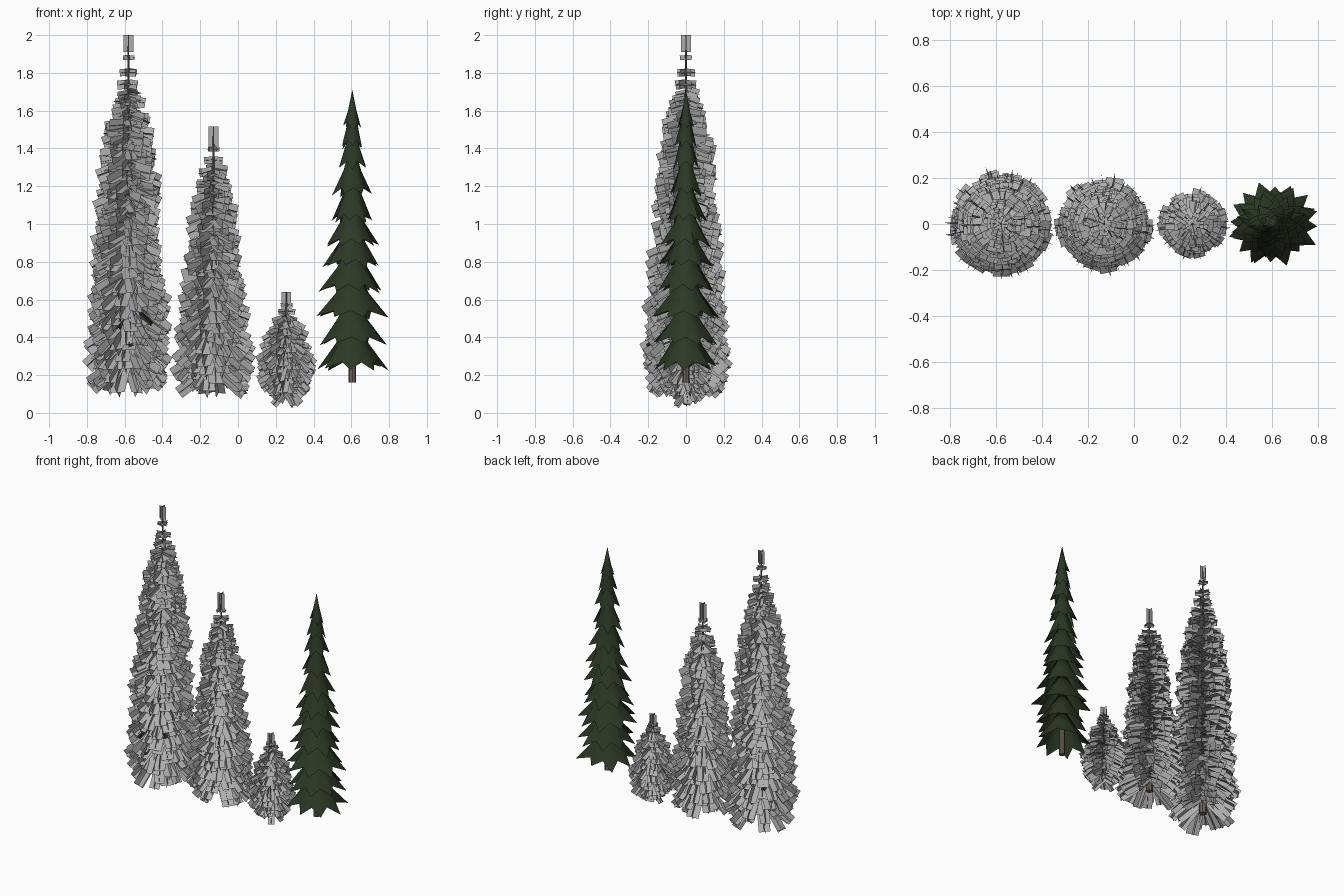
import bpy, bmesh, math, random
from mathutils import Vector, Matrix

if "Cube" in bpy.data.objects:
    bpy.data.objects.remove(bpy.data.objects["Cube"])

random.seed(11)


def material(name, rgb):
    m = bpy.data.materials.new(name)
    m.diffuse_color = (*rgb, 1)
    m.use_nodes = True
    m.node_tree.nodes["Principled BSDF"].inputs["Base Color"].default_value = m.diffuse_color
    return m


GREY = material("frosted grey", (0.42, 0.42, 0.42))
GREEN = material("dark needle green", (0.026, 0.04, 0.018))
BARK = material("bark brown", (0.16, 0.13, 0.105))


def make_object(name, bm, mat, location):
    mesh = bpy.data.meshes.new(name)
    bm.to_mesh(mesh)
    bm.free()
    mesh.materials.append(mat)
    ob = bpy.data.objects.new(name, mesh)
    ob.location = location
    bpy.context.collection.objects.link(ob)
    return ob


def smooth(ob, angle):
    bpy.ops.object.select_all(action='DESELECT')
    ob.select_set(True)
    bpy.context.view_layer.objects.active = ob
    bpy.ops.object.shade_smooth_by_angle(angle=math.radians(angle))


def interp(profile, z):
    for (z0, r0), (z1, r1) in zip(profile, profile[1:]):
        if z <= z1:
            t = max(0, (z - z0) / (z1 - z0))
            return r0 + (r1 - r0) * t
    return profile[-1][1]


def trunk(name, x, z0, z1, r):
    bm = bmesh.new()
    bmesh.ops.create_cone(bm, cap_ends=True, segments=8, radius1=r, radius2=0.003,
                          depth=z1 - z0, matrix=Matrix.Translation((0, 0, (z0 + z1) / 2)))
    smooth(make_object(name, bm, BARK, (x, 0, 0)), 40)


def add_branch(bm, angle, r1, z_tip, droop, width, roll):
    """Two crossed flat cards running outward and down from the trunk."""
    out = Vector((math.cos(angle), math.sin(angle), 0))
    run = (out * math.cos(droop) - Vector((0, 0, math.sin(droop)))).normalized()
    tip = out * r1 + Vector((0, 0, z_tip))
    root = tip - run * ((r1 - 0.004) / math.cos(droop))
    for turn in (0, math.pi / 2):
        d = Matrix.Rotation(roll + turn, 3, run) @ Vector((-out.y, out.x, 0)) * width / 2
        corners = [root - d, tip - d, tip + d, root + d]
        for c in corners:
            c.z = max(c.z, 0)
        bm.faces.new([bm.verts.new(c) for c in corners])


def card_tree(name, x, profile, caps, step, width, droops, spire, trunk_r):
    # trunk up to the spire
    trunk(name + "_trunk", x, 0.16, spire[1], trunk_r)
    # rows of branches
    bm = bmesh.new()
    z, z_end = profile[0][0], profile[-1][0]
    while z <= z_end + 0.001:
        t = (z - profile[0][0]) / (z_end - profile[0][0])
        r = interp(profile, z)
        w = min(width, max(0.042, r * 0.6))
        n = max(5, round(2 * math.pi * r / (w * (1.7 if t < 0.06 else 1.35))))
        droop = droops[0] + (droops[1] - droops[0]) * t ** 0.8
        start = random.uniform(0, math.tau)
        for i in range(n):
            a = start + (i + random.uniform(-0.35, 0.35)) * math.tau / n
            add_branch(bm, a, r * random.uniform(0.84, 1.08),
                       z + random.uniform(-0.5, 0.5) * step,
                       math.radians(droop + random.uniform(-9, 9)),
                       w * random.uniform(0.85, 1.15),
                       math.radians(random.uniform(-14, 14)))
        z += step
    # separate small whorls below the spire
    for z, r, w in caps:
        start = random.uniform(0, math.tau)
        for i in range(5):
            add_branch(bm, start + i * math.tau / 5, r * random.uniform(0.92, 1.05), z,
                       math.radians(random.uniform(0, 8)), w,
                       math.radians(random.uniform(-10, 10)))
    make_object(name + "_branches", bm, GREY, (x, 0, 0))
    # crossed upright cards at the tip
    bm = bmesh.new()
    for d in (Vector((0.026, 0, 0)), Vector((0, 0.026, 0))):
        lo, hi = Vector((0, 0, spire[0])), Vector((0, 0, spire[1]))
        bm.faces.new([bm.verts.new(v) for v in (lo - d, lo + d, hi + d, hi - d)])
    make_object(name + "_spire", bm, GREY, (x, 0, 0))


def inner_twigs(name, x, twigs):
    bm = bmesh.new()
    for degrees, r, z in twigs:
        add_branch(bm, math.radians(degrees), r, z, math.radians(30), 0.035, 0.4)
    make_object(name, bm, GREEN, (x, 0, 0))


# three frosted trees
card_tree("tall_tree", -0.58,
          [(0.13, 0.19), (0.2, 0.215), (0.4, 0.215), (0.6, 0.20), (0.9, 0.18), (1.2, 0.162),
           (1.4, 0.142), (1.5, 0.122), (1.6, 0.092), (1.67, 0.075)],
          [(1.735, 0.06, 0.048), (1.80, 0.05, 0.038), (1.88, 0.034, 0.025)],
          0.048, 0.075, (42, 8), (1.91, 2.0), 0.025)
card_tree("middle_tree", -0.13,
          [(0.12, 0.175), (0.18, 0.20), (0.3, 0.197), (0.5, 0.172), (0.8, 0.148), (1.0, 0.13),
           (1.2, 0.095), (1.27, 0.075)],
          [(1.335, 0.05, 0.038), (1.395, 0.033, 0.025)],
          0.046, 0.07, (42, 10), (1.39, 1.515), 0.022)
card_tree("small_tree", 0.255,
          [(0.055, 0.075), (0.14, 0.135), (0.25, 0.145), (0.35, 0.122), (0.45, 0.088), (0.5, 0.065)],
          [(0.535, 0.05, 0.03), (0.57, 0.035, 0.025)],
          0.035, 0.052, (45, 20), (0.565, 0.64), 0.015)
# sparse green twigs showing through the frost
inner_twigs("tall_tree_inner_twigs", -0.58,
            [(255, 0.20, 0.45), (273, 0.205, 0.35), (310, 0.19, 0.47), (130, 0.19, 0.42),
             (180, 0.12, 0.32), (40, 0.13, 0.38), (90, 0.12, 0.28), (0, 0.12, 0.5)])
inner_twigs("middle_tree_inner_twigs", -0.13,
            [(45, 0.13, 0.28), (110, 0.12, 0.33), (200, 0.1, 0.3), (330, 0.1, 0.36)])

# green tree: star-rimmed skirts stacked up the trunk
trunk("green_tree_trunk", 0.605, 0.16, 1.6, 0.02)
TIERS = [(0.23, 0.20), (0.36, 0.195), (0.50, 0.205), (0.64, 0.178), (0.77, 0.158), (0.88, 0.145),
         (1.01, 0.123), (1.15, 0.104), (1.29, 0.085), (1.40, 0.066), (1.51, 0.05)]
bm = bmesh.new()
for k, (z_rim, r_rim) in enumerate(TIERS):
    points = 8 if k < 7 else 6
    apex_z = min(1.71, z_rim + 0.29)
    height = apex_z - z_rim
    phase = random.uniform(0, math.tau)
    apex = bm.verts.new((0, 0, apex_z))
    mid, rim = [], []
    for i in range(points * 2):
        a = phase + i * math.pi / points
        is_point = i % 2 == 0
        r = r_rim * (random.uniform(0.85, 1.05) if is_point else 0.64)
        z = z_rim + (random.uniform(-0.008, 0.015) if is_point else height * 0.14)
        rm = r_rim * (0.46 if is_point else 0.40)
        c, s = math.cos(a), math.sin(a) * 0.93
        mid.append(bm.verts.new((rm * c, rm * s, z_rim + height * 0.45)))
        rim.append(bm.verts.new((r * c, r * s, z)))
    for i in range(points * 2):
        j = (i + 1) % (points * 2)
        bm.faces.new((apex, mid[i], mid[j]))
        bm.faces.new((mid[i], rim[i], rim[j], mid[j]))
smooth(make_object("green_tree_skirts", bm, GREEN, (0.605, 0, 0)), 80)
